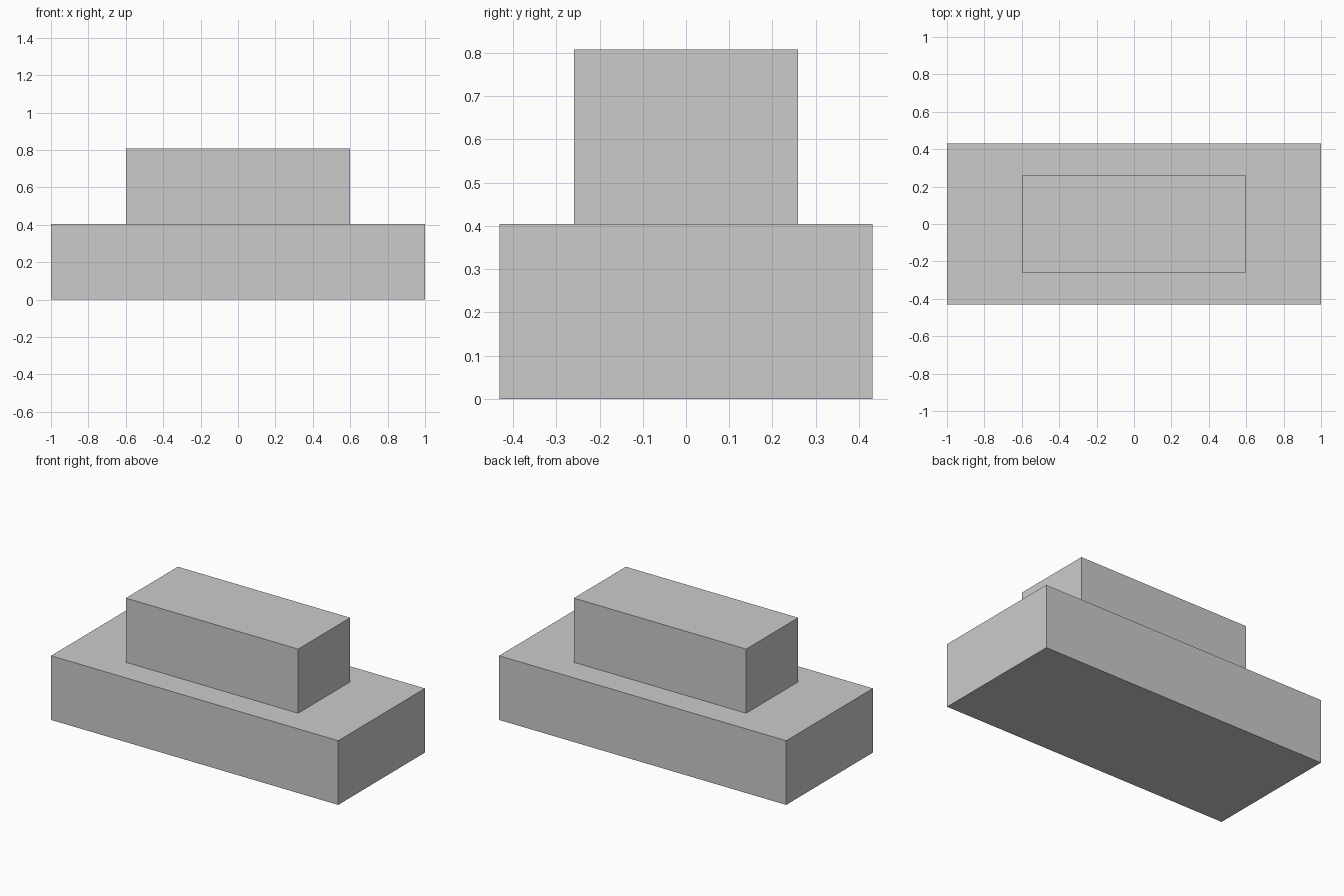
import bpy

if "Cube" in bpy.data.objects:
    bpy.data.objects.remove(bpy.data.objects["Cube"])


def block(name, size, bottom):
    """Box centred on x and y, standing on height `bottom`."""
    bpy.ops.mesh.primitive_cube_add(size=1, location=(0, 0, bottom + size[2] / 2))
    obj = bpy.context.object
    obj.name = name
    obj.scale = size
    bpy.ops.object.transform_apply(location=False, rotation=False, scale=True)
    return obj


STEP = 0.404    # height of each tier
LENGTH, WIDTH = 2.0, 0.862
INSET = 0.6     # upper tier footprint relative to the base

# Wide lower slab
block("base_block", (LENGTH, WIDTH, STEP), 0)

# Smaller block centred on top
block("upper_block", (LENGTH * INSET, WIDTH * INSET, STEP), STEP)
